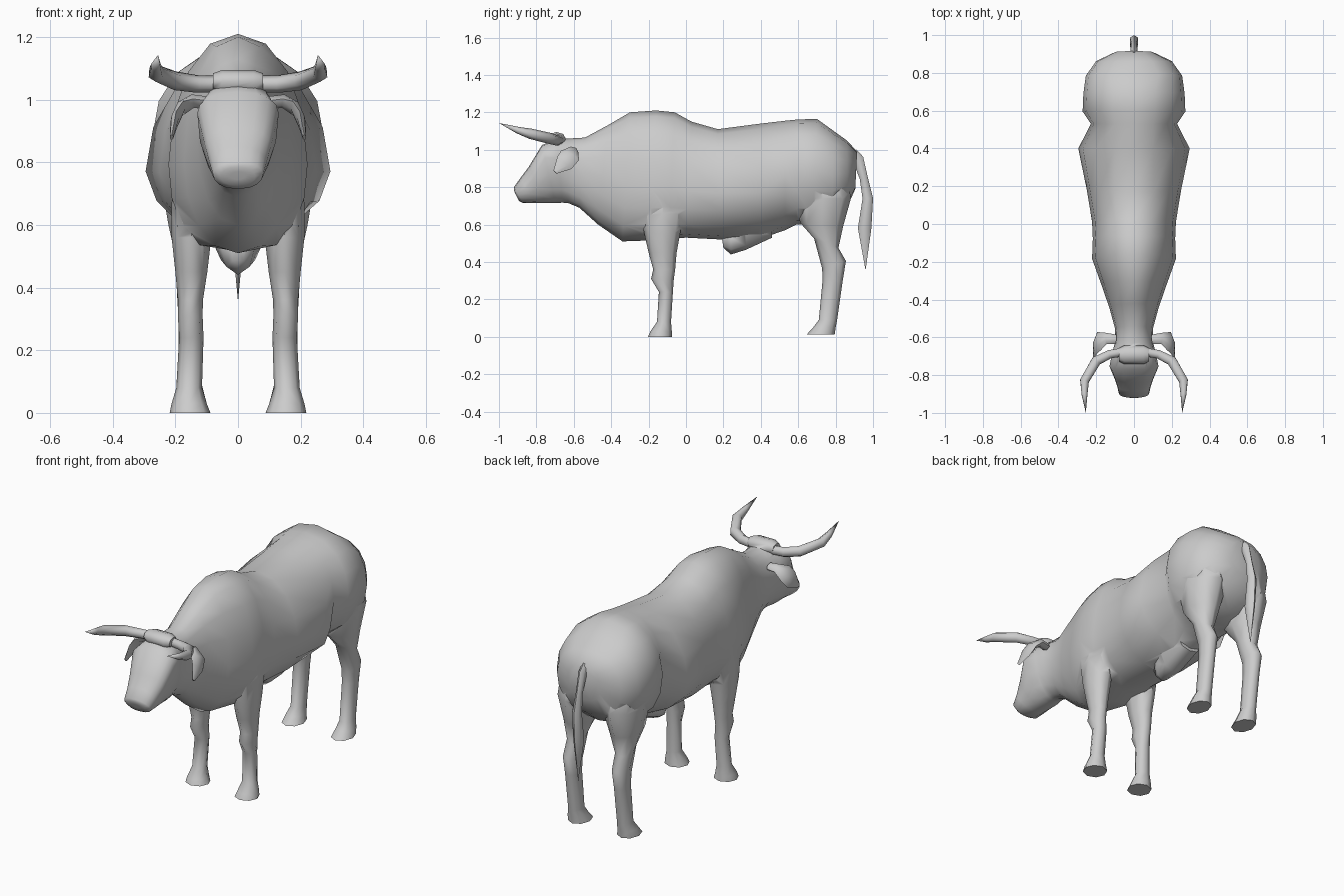
import bpy, bmesh, math
from mathutils import Vector

hide = bpy.data.materials.new("grey_hide")
hide.diffuse_color = (0.6, 0.6, 0.6, 1)


def shade(ob, angle=65):
    bpy.ops.object.select_all(action='DESELECT')
    ob.select_set(True)
    bpy.context.view_layer.objects.active = ob
    bpy.ops.object.shade_smooth_by_angle(angle=math.radians(angle))


def loft(name, rings):
    """Skin a list of closed rings and cap both ends."""
    bm = bmesh.new()
    vs = [[bm.verts.new(p) for p in r] for r in rings]
    n = len(vs[0])
    for a, b in zip(vs, vs[1:]):
        for i in range(n):
            j = (i + 1) % n
            bm.faces.new((a[i], a[j], b[j], b[i]))
    bm.faces.new(vs[0])
    bm.faces.new(vs[-1])
    bmesh.ops.remove_doubles(bm, verts=bm.verts, dist=0.0005)
    bmesh.ops.recalc_face_normals(bm, faces=bm.faces)
    me = bpy.data.meshes.new(name)
    bm.to_mesh(me)
    bm.free()
    me.materials.append(hide)
    ob = bpy.data.objects.new(name, me)
    bpy.context.collection.objects.link(ob)
    shade(ob)
    return ob


def both_sides(name, rings):
    return [loft(side + "_" + name, [[(s * p[0], p[1], p[2]) for p in r] for r in rings])
            for side, s in (("left", 1), ("right", -1))]


def weld(base, parts):
    """Union the parts into the base so no surface is left inside."""
    bpy.context.view_layer.objects.active = base
    for p in parts:
        m = base.modifiers.new("weld", 'BOOLEAN')
        m.operation, m.solver, m.object = 'UNION', 'EXACT', p
        bpy.ops.object.modifier_move_to_index(modifier=m.name, index=0)
        bpy.ops.object.modifier_apply(modifier=m.name)
        bpy.data.objects.remove(p)
    shade(base)


def egg(ty, tz, by, bz, w, e, p, q, n=16):
    """Body section from top point to bottom point, widest at fraction e;
    p and q set how full the upper and lower halves are."""
    top, bot = Vector((0, ty, tz)), Vector((0, by, bz))
    out = []
    for i in range(n):
        a = 2 * math.pi * i / n
        c, s = math.cos(a), math.sin(a)
        v = bot.lerp(top, e + (s * (1 - e) if s > 0 else s * e))
        v.x = w * math.copysign(abs(c) ** (p if s > 0 else q), c) if abs(c) > 1e-6 else 0
        out.append(v)
    return out


def flat_ring(z, x0, x1, y0, y1, tilt=0, n=8):
    """Horizontal oval given by its extents; tilt raises its front edge."""
    return [((x0 + x1) / 2 + (x1 - x0) / 2 * math.cos(2 * math.pi * i / n),
             (y0 + y1) / 2 + (y1 - y0) / 2 * math.sin(2 * math.pi * i / n),
             z - tilt * math.sin(2 * math.pi * i / n)) for i in range(n)]


def tube(stations, flat=(0, 0, 1), n=6):
    """Rings along a path of (point, width, thickness); width lies along flat."""
    pts = [Vector(s[0]) for s in stations]
    rings = []
    for k, (_, w, t) in enumerate(stations):
        d = (pts[min(k + 1, len(pts) - 1)] - pts[max(k - 1, 0)]).normalized()
        u = (Vector(flat) - d * d.dot(Vector(flat))).normalized()
        v = d.cross(u)
        rings.append([pts[k] + u * w * math.cos(2 * math.pi * i / n)
                      + v * t * math.sin(2 * math.pi * i / n) for i in range(n)])
    return rings


# Torso: top y, z, bottom y, z, half width, widest height, fullness above, below
torso = [
    (0.915, 0.99, 0.905, 0.79, 0.10, 0.5, 0.8, 0.8),
    (0.86, 1.05, 0.865, 0.70, 0.20, 0.5, 0.75, 0.75),
    (0.79, 1.10, 0.78, 0.63, 0.255, 0.5, 0.7, 0.65),
    (0.70, 1.165, 0.68, 0.60, 0.268, 0.52, 0.92, 0.65),
    (0.60, 1.162, 0.59, 0.60, 0.272, 0.52, 0.92, 0.75),
    (0.53, 1.155, 0.53, 0.57, 0.228, 0.5, 0.85, 0.9),
    (0.40, 1.14, 0.40, 0.525, 0.295, 0.40, 1.1, 1.6),
    (0.17, 1.11, 0.19, 0.52, 0.25, 0.42, 0.9, 1.0),
    (0.03, 1.15, 0.00, 0.53, 0.222, 0.4, 0.9, 0.75),
    (-0.06, 1.20, -0.09, 0.525, 0.218, 0.4, 0.95, 0.6),
    (-0.16, 1.21, -0.20, 0.515, 0.222, 0.4, 0.95, 0.6),
    (-0.30, 1.20, -0.34, 0.51, 0.172, 0.42, 0.95, 0.95),
    (-0.42, 1.13, -0.47, 0.60, 0.13, 0.5, 0.9, 0.9),
    (-0.54, 1.065, -0.57, 0.69, 0.10, 0.5, 0.85, 0.85),
]
# Head, sloping from the poll to the muzzle
head = [
    (-0.63, 1.06, -0.63, 0.715, 0.102, 0.6, 0.85, 0.9),
    (-0.69, 1.06, -0.66, 0.717, 0.115, 0.7, 0.8, 0.9),
    (-0.77, 1.025, -0.70, 0.715, 0.13, 0.78, 0.8, 0.9),
    (-0.84, 0.91, -0.75, 0.715, 0.105, 0.7, 0.8, 0.85),
    (-0.885, 0.85, -0.81, 0.715, 0.09, 0.6, 0.8, 0.85),
    (-0.92, 0.80, -0.87, 0.715, 0.08, 0.55, 0.8, 0.85),
    (-0.921, 0.785, -0.892, 0.725, 0.055, 0.5, 0.85, 0.9),
    (-0.915, 0.77, -0.903, 0.745, 0.025, 0.5, 1, 1),
]
body = loft("body", [egg(*r) for r in torso + head])

# Poll ridge between the horns
poll = loft("poll", [[(x, -0.692 + 0.05 * math.cos(a) * k, 1.058 + 0.037 * math.sin(a) * k)
                      for a in (2 * math.pi * i / 8 for i in range(8))]
                     for x, k in ((-0.08, 0.7), (-0.05, 1), (0.05, 1), (0.08, 0.7))])

# Horns sweep outward, then forward and up
both_sides("horn", tube([
    ((0.07, -0.68, 1.05), 0.026, 0.026),
    ((0.13, -0.69, 1.05), 0.028, 0.026),
    ((0.20, -0.725, 1.06), 0.030, 0.030),
    ((0.262, -0.83, 1.085), 0.028, 0.027),
    ((0.262, -0.90, 1.105), 0.018, 0.018),
    ((0.255, -1.0, 1.143), 0.0, 0.0)]))

# Drooping leaf-shaped ears
both_sides("ear", tube([
    ((0.095, -0.61, 0.99), 0.025, 0.02),
    ((0.145, -0.605, 0.995), 0.03, 0.022),
    ((0.185, -0.62, 0.97), 0.055, 0.018),
    ((0.203, -0.65, 0.93), 0.05, 0.014),
    ((0.212, -0.70, 0.88), 0.012, 0.006)], flat=(0, 1, -0.25)))

# Front legs: z, x range, y range
front_legs = both_sides("front_leg", [flat_ring(*r) for r in [
    (0.78, 0.11, 0.20, -0.22, -0.03),
    (0.66, 0.09, 0.213, -0.24, -0.01),
    (0.56, 0.085, 0.212, -0.225, -0.03),
    (0.45, 0.098, 0.20, -0.20, -0.05),
    (0.36, 0.112, 0.192, -0.175, -0.058),
    (0.31, 0.113, 0.192, -0.187, -0.065),
    (0.24, 0.11, 0.188, -0.145, -0.07),
    (0.08, 0.115, 0.197, -0.155, -0.08),
    (0.03, 0.10, 0.212, -0.19, -0.076),
    (0.0, 0.088, 0.218, -0.203, -0.075)]])

# Hind legs with thigh and hock
hind_legs = both_sides("hind_leg", [flat_ring(*r) for r in [
    (0.88, 0.07, 0.225, 0.60, 0.86),
    (0.74, 0.03, 0.246, 0.58, 0.882),
    (0.60, 0.065, 0.222, 0.61, 0.84, 0.01),
    (0.50, 0.10, 0.20, 0.685, 0.815, 0.025),
    (0.385, 0.11, 0.195, 0.728, 0.855, -0.02),
    (0.30, 0.115, 0.19, 0.73, 0.838),
    (0.09, 0.115, 0.19, 0.71, 0.808),
    (0.05, 0.105, 0.205, 0.68, 0.80),
    (0.012, 0.095, 0.212, 0.645, 0.795)]])

# Tail with a pointed tuft
loft("tail", tube([
    ((0, 0.89, 0.98), 0.03, 0.02),
    ((0, 0.92, 0.95), 0.03, 0.02),
    ((0, 0.95, 0.85), 0.022, 0.016),
    ((0, 0.972, 0.74), 0.028, 0.025),
    ((0, 0.955, 0.58), 0.036, 0.024),
    ((0, 0.96, 0.355), 0.0, 0.0)], flat=(0, 1, 0)))

# Belly sheath
sheath = loft("sheath", [egg(*r, 8) for r in [
    (0.19, 0.54, 0.20, 0.475, 0.025, 0.6, 1, 1),
    (0.24, 0.56, 0.24, 0.44, 0.055, 0.75, 1, 1.2),
    (0.32, 0.57, 0.32, 0.465, 0.08, 0.75, 1, 1.1),
    (0.46, 0.59, 0.46, 0.53, 0.07, 0.6, 1, 1)]])

# Join legs, sheath and poll into one continuous hide
weld(body, front_legs + hind_legs + [sheath, poll])
